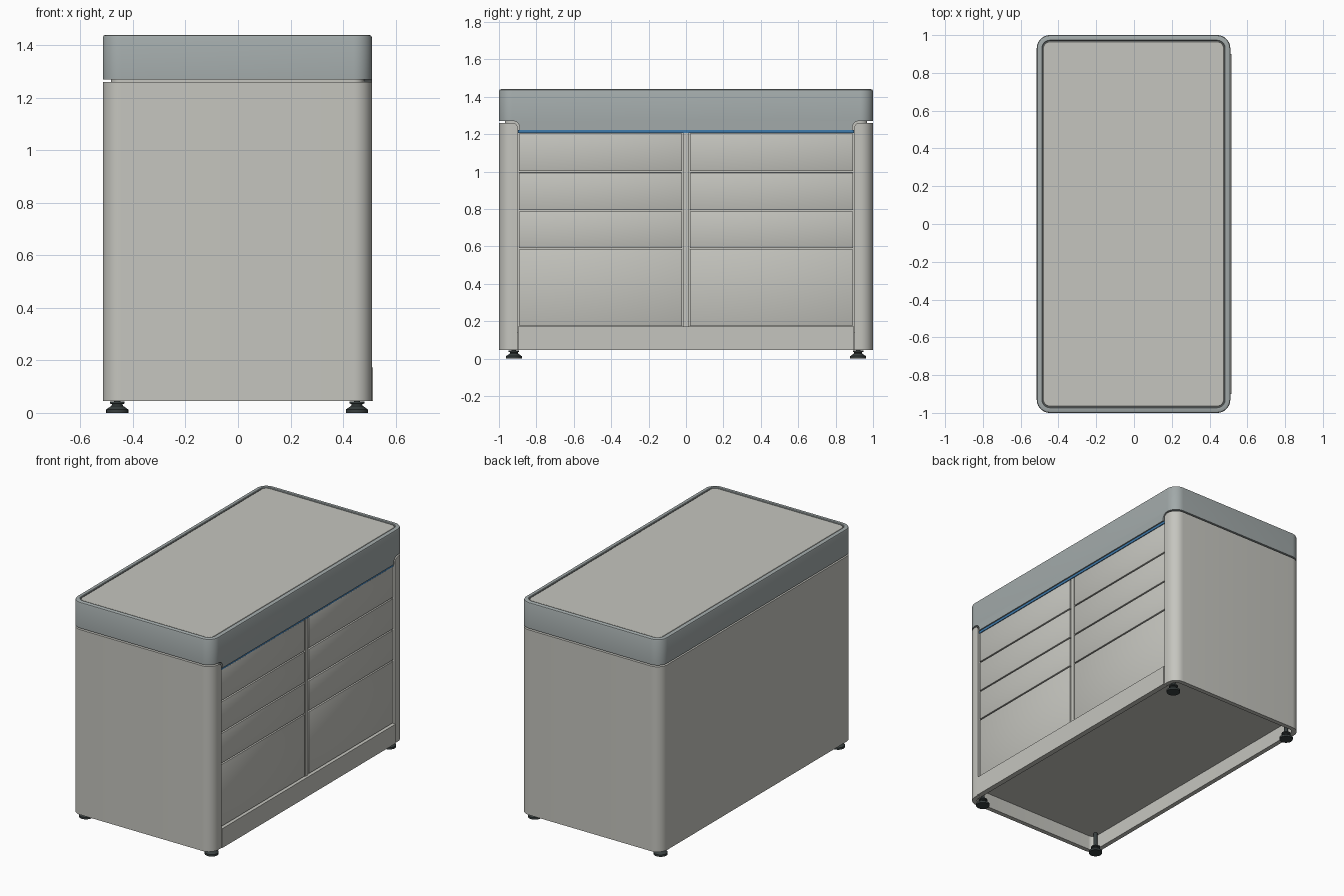
import bpy, bmesh, math

if "Cube" in bpy.data.objects:
    bpy.data.objects.remove(bpy.data.objects["Cube"])

X0, X1, Y, R = -0.515, 0.51, 1.0, 0.07   # plan outline and corner radius


def material(name, rgb):
    m = bpy.data.materials.new(name)
    m.diffuse_color = (*rgb, 1)
    m.use_nodes = True
    m.node_tree.nodes["Principled BSDF"].inputs["Base Color"].default_value = m.diffuse_color
    return m


BEIGE = material("warm_grey", (0.56, 0.56, 0.52))
STEEL = material("cool_grey", (0.36, 0.40, 0.40))
BLUE = material("blue", (0.05, 0.2, 0.42))
DARK = material("dark_rubber", (0.04, 0.05, 0.05))


def finish(name, bm, mat, smooth=True):
    bmesh.ops.recalc_face_normals(bm, faces=bm.faces)
    me = bpy.data.meshes.new(name)
    bm.to_mesh(me)
    bm.free()
    ob = bpy.data.objects.new(name, me)
    bpy.context.collection.objects.link(ob)
    me.materials.append(mat)
    if smooth:
        bpy.ops.object.select_all(action='DESELECT')
        ob.select_set(True)
        bpy.context.view_layer.objects.active = ob
        bpy.ops.object.shade_smooth_by_angle(angle=math.radians(35))
    return ob


def outline(inset, n=10):
    """Rounded plan outline, starting at the +x/+y corner, anticlockwise."""
    pts = []
    for k, (cx, cy) in enumerate([(X1 - R, Y - R), (X0 + R, Y - R),
                                  (X0 + R, -Y + R), (X1 - R, -Y + R)]):
        for i in range(n + 1):
            a = math.pi / 2 * (k + i / n)
            pts.append((cx + (R - inset) * math.cos(a), cy + (R - inset) * math.sin(a)))
    return pts


def loft(name, rings, mat):
    """Solid through rings given as (inset, z)."""
    bm = bmesh.new()
    loops = [[bm.verts.new((x, y, z)) for x, y in outline(d)] for d, z in rings]
    for a, b in zip(loops, loops[1:]):
        for i in range(len(a)):
            j = (i + 1) % len(a)
            bm.faces.new((a[i], a[j], b[j], b[i]))
    bm.faces.new(loops[0])
    bm.faces.new(loops[-1])
    return finish(name, bm, mat)


def box(name, x, y, z, mat, bevel=0.0):
    bm = bmesh.new()
    bmesh.ops.create_cube(bm, size=1)
    for v in bm.verts:
        for i, (lo, hi) in enumerate((x, y, z)):
            v.co[i] = lo if v.co[i] < 0 else hi
    if bevel:
        bmesh.ops.bevel(bm, geom=bm.edges[:], offset=bevel, segments=2, profile=0.5, affect='EDGES')
    return finish(name, bm, mat)


def extrude(bm, pts, vec):
    f = bm.faces.new([bm.verts.new(p) for p in pts])
    r = bmesh.ops.extrude_face_region(bm, geom=[f], use_keep_orig=True)
    bmesh.ops.translate(bm, vec=vec, verts=[v for v in r["geom"] if isinstance(v, bmesh.types.BMVert)])


# Outer shell: U-shaped sheet wrapping three sides and both corner posts
bm = bmesh.new()
outer, inner = outline(0), outline(0.03)
ring = [(X1, 0.9)] + outer + [(X1, -0.9)]
ring += [(X1 - 0.03, -0.9)] + inner[::-1] + [(X1 - 0.03, 0.9)]
extrude(bm, [(x, y, 0.045) for x, y in ring], (0, 0, 1.215))
post_edges = [e for e in bm.edges if all(abs(abs(v.co.y) - 0.9) < 1e-4 and v.co.z > 1.2 for v in e.verts)]
bmesh.ops.bevel(bm, geom=post_edges, offset=0.028, segments=8, profile=0.5, affect='EDGES')
finish("outer_shell", bm, BEIGE)

# Inner carcass, giving the recessed floor and the shadow gap under the lid
loft("inner_carcass", [(0.031, 0.14), (0.031, 1.3)], BEIGE)

# Lid with raised rim and inlaid worktop
loft("lid", [(0, 1.27), (0, 1.43), (0.003, 1.437), (0.01, 1.44), (0.027, 1.44), (0.03, 1.437), (0.03, 1.425)], STEEL)
loft("worktop", [(0.034, 1.42), (0.034, 1.434), (0.036, 1.436)], BEIGE)

# Lid skirt, dropping between the posts with filleted ends
half = [(0.889 + 0.036 * (1 - math.cos(t)), 1.234 + 0.036 * math.sin(t))
        for t in [math.pi / 2 * i / 8 for i in range(9)]]
half = [(0.889, 1.222)] + half + [(0.925, 1.275)]
bm = bmesh.new()
extrude(bm, [(0.44, y, z) for y, z in half] + [(0.44, -y, z) for y, z in half[::-1]], (X1 - 0.44, 0, 0))
finish("lid_skirt", bm, STEEL)

# Blue accent strip, plinth and centre divider
box("accent_strip", (0.46, 0.502), (-0.897, 0.897), (1.206, 1.223), BLUE)
box("plinth", (0.48, 0.515), (-0.899, 0.899), (0.045, 0.172), BEIGE)
box("centre_divider", (0.46, 0.498), (-0.013, 0.013), (0.172, 1.205), BEIGE)

# Drawer fronts
for row, z in enumerate([(0.177, 0.583), (0.591, 0.787), (0.795, 0.994), (1.002, 1.204)]):
    for side, y in (("left", (-0.894, -0.022)), ("right", (0.022, 0.894))):
        box(f"drawer_{side}_{row + 1}", (0.46, 0.5), y, z, BEIGE, 0.002)

# Levelling feet
profile = [(0.0, 0.0), (0.042, 0.0), (0.042, 0.013), (0.022, 0.027), (0.02, 0.033),
           (0.028, 0.036), (0.028, 0.043), (0.012, 0.044), (0.012, 0.15)]
for sx, x in (("back", -0.46), ("drawer", 0.453)):
    for sy, y in (("front", -0.92), ("rear", 0.92)):
        bm = bmesh.new()
        vs = [bm.verts.new((x + r, y, z)) for r, z in profile]
        es = [bm.edges.new(p) for p in zip(vs, vs[1:])]
        bmesh.ops.spin(bm, geom=vs + es, cent=(x, y, 0), axis=(0, 0, 1), angle=2 * math.pi, steps=24)
        bmesh.ops.remove_doubles(bm, verts=bm.verts, dist=1e-5)
        finish(f"foot_{sx}_{sy}", bm, DARK)
